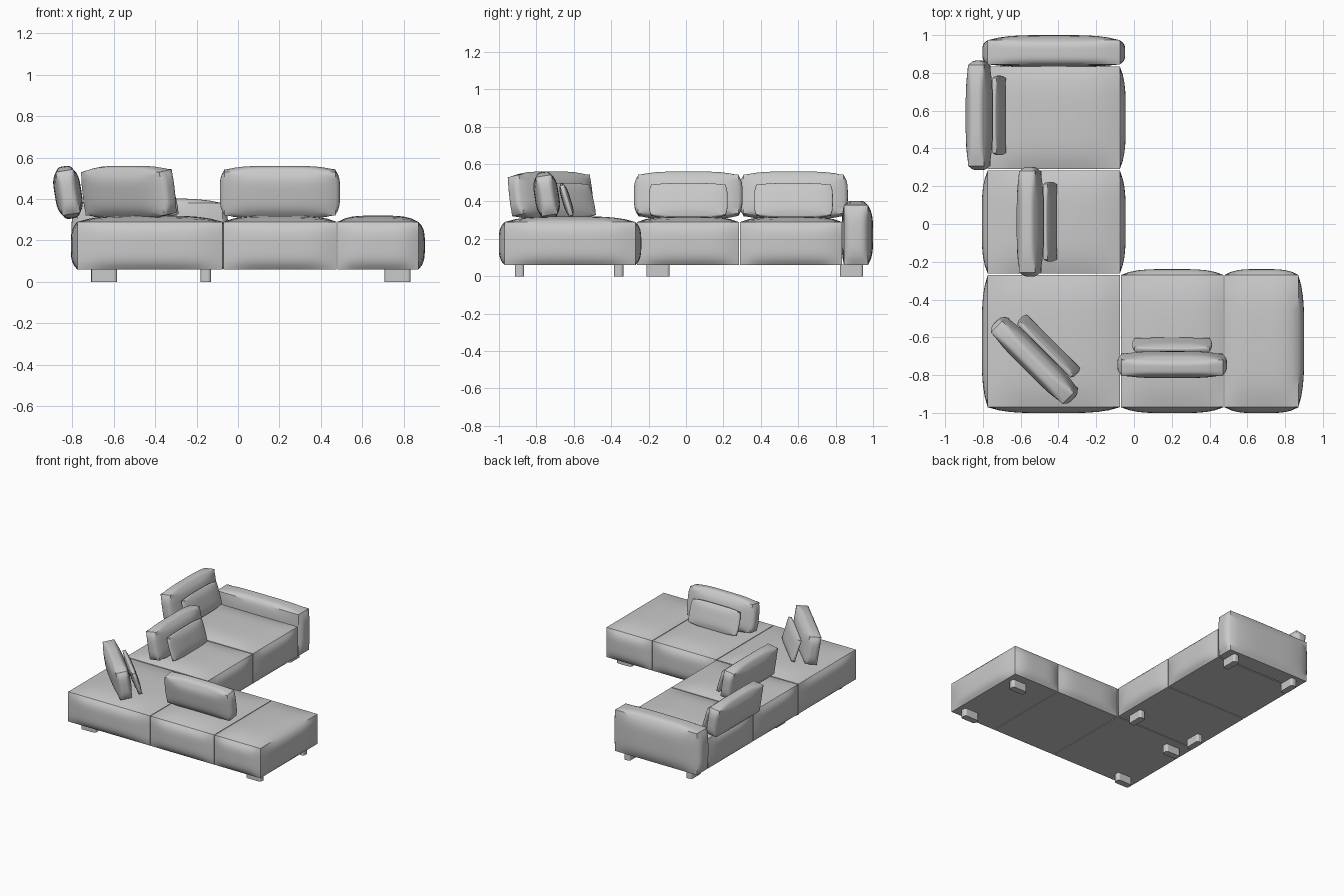
import bpy, bmesh
from math import radians, sin, cos
from mathutils import Vector

if "Cube" in bpy.data.objects:
    bpy.data.objects.remove(bpy.data.objects["Cube"])

fabric = bpy.data.materials.new("grey fabric")
fabric.use_nodes = True
GREY = (0.588, 0.588, 0.588, 1)
fabric.diffuse_color = GREY
fabric.node_tree.nodes["Principled BSDF"].inputs["Base Color"].default_value = GREY


def pillow(name, low, high, puff, power=4, cuts=11):
    """Box from low to high; each side named in puff swells outward."""
    low, high = Vector(low), Vector(high)
    half = (high - low) / 2
    bm = bmesh.new()
    bmesh.ops.create_cube(bm, size=2)
    bmesh.ops.subdivide_edges(bm, edges=bm.edges[:], cuts=cuts, use_grid_fill=True)
    for v in bm.verts:
        u = v.co.copy()
        pos = Vector(u[a] * half[a] for a in range(3))
        for a, axis in enumerate("xyz"):
            if abs(u[a]) > 0.999:
                side = ("+" if u[a] > 0 else "-") + axis
                b, c = u[(a + 1) % 3], u[(a + 2) % 3]
                swell = (1 - abs(b) ** power) * (1 - abs(c) ** power)
                pos[a] += u[a] * puff.get(side, 0) * swell
        v.co = pos
    mesh = bpy.data.meshes.new(name)
    bm.to_mesh(mesh)
    bm.free()
    mesh.materials.append(fabric)
    obj = bpy.data.objects.new(name, mesh)
    obj.location = (low + high) / 2
    bpy.context.collection.objects.link(obj)
    bpy.ops.object.select_all(action="DESELECT")
    obj.select_set(True)
    bpy.context.view_layer.objects.active = obj
    bpy.ops.object.shade_smooth_by_angle(angle=radians(30))
    return obj


# Seat blocks: swollen tops and swollen outer sides, flat where they meet
SEATS = [
    ("corner_seat", -0.775, -0.075, -0.97, -0.27, ("-x", "-y")),
    ("middle_seat", -0.775, -0.075, -0.262, 0.283, ("-x", "+x")),
    ("arm_seat", -0.775, -0.075, 0.29, 0.835, ("-x", "+x")),
    ("front_seat", -0.07, 0.475, -0.97, -0.27, ("-y", "+y")),
    ("end_seat", 0.48, 0.87, -0.97, -0.27, ("+x", "-y", "+y")),
]
for name, x0, x1, y0, y1, sides in SEATS:
    puff = {s: 0.031 for s in sides}
    puff["+z"] = 0.03
    pillow(name, (x0, y0, 0.06), (x1, y1, 0.29), puff)

# Armrest closing the long side
pillow("armrest", (-0.775, 0.845, 0.06), (-0.075, 0.973, 0.38),
       {"-x": 0.028, "+x": 0.028, "-y": 0.012, "+y": 0.027, "+z": 0.023})

# Loose back rests, each with a small cushion leaning on it
ALL_ROUND = ("-x", "+x", "-y", "+y", "-z", "+z")


def cushion(name, size, swell, centre, lean, turn, power):
    half = Vector(size) / 2 - Vector((swell,) * 3)
    obj = pillow(name, -half, half, {s: swell for s in ALL_ROUND}, power)
    obj.location = centre
    obj.rotation_euler = (radians(lean), 0, radians(turn))


RESTS = [("arm", -0.82, 0.575, -90), ("middle", -0.55, 0.012, -90),
         ("front", 0.202, -0.745, 0), ("corner", -0.527, -0.722, -45)]
for name, x, y, turn in RESTS:
    facing = Vector((-sin(radians(turn)), cos(radians(turn)), 0))
    spot = Vector((x, y, 0.432))
    cushion(name + "_back_rest", (0.58, 0.13, 0.255), 0.022, spot, 9, turn, 4)
    cushion(name + "_cushion", (0.42, 0.046, 0.19), 0.011,
            spot + facing * 0.106 - Vector((0, 0, 0.026)), 17, turn, 4)


# Short block feet with rounded corners
def foot(name, x, y, wide, deep):
    obj = pillow(name, (x - wide / 2, y - deep / 2, 0),
                 (x + wide / 2, y + deep / 2, 0.062), {}, cuts=0)
    bm = bmesh.new()
    bm.from_mesh(obj.data)
    upright = [e for e in bm.edges
               if abs(e.verts[0].co.z - e.verts[1].co.z) > 0.01]
    bmesh.ops.bevel(bm, geom=upright, offset=0.015, segments=4,
                    profile=0.5, affect="EDGES")
    bm.to_mesh(obj.data)
    bm.free()
    bpy.ops.object.shade_smooth_by_angle(angle=radians(30))


for x in (-0.645, 0.77):
    for y in (-0.89, -0.36):
        foot("row_foot", x, y, 0.125, 0.05)
for x in (-0.685, -0.155):
    for y in (-0.15, 0.885):
        foot("column_foot", x, y, 0.05, 0.125)
